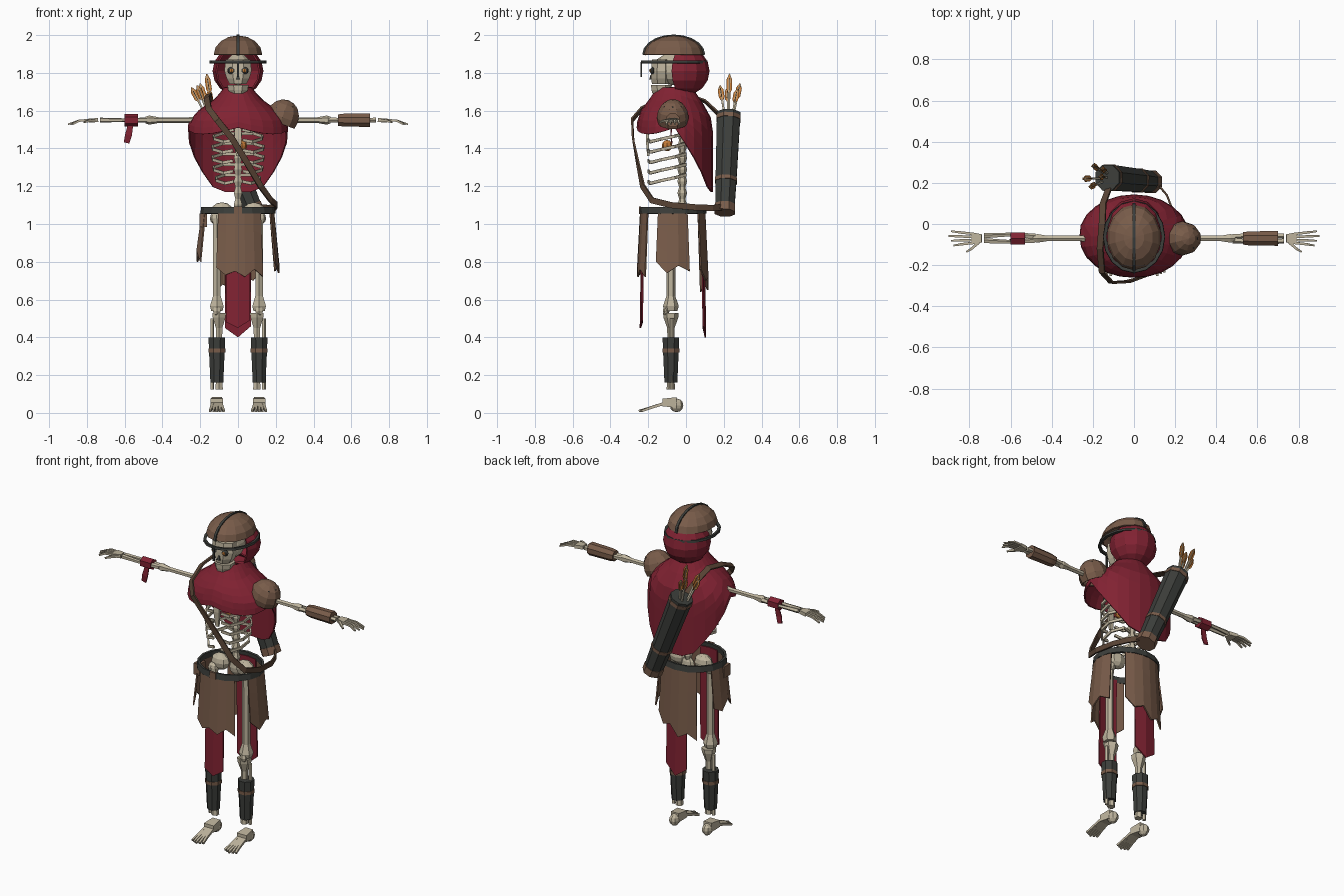
import bpy, bmesh, math
from mathutils import Vector, Matrix

if "Cube" in bpy.data.objects:
    bpy.data.objects.remove(bpy.data.objects["Cube"])

def material(name, rgb):
    m = bpy.data.materials.new(name)
    m.use_nodes = True
    m.diffuse_color = (*rgb, 1)
    m.node_tree.nodes["Principled BSDF"].inputs["Base Color"].default_value = (*rgb, 1)
    return m

RED = material("red cloth", (0.22, 0.016, 0.032))
BROWN = material("brown leather", (0.19, 0.107, 0.068))
STRAP = material("dark brown leather", (0.10, 0.058, 0.036))
DARK = material("dark iron", (0.045, 0.048, 0.043))
BONE = material("bone", (0.52, 0.46, 0.34))
ORANGE = material("orange", (0.55, 0.2, 0.04))

# ---------- helpers ----------
def finish(bm, name, mat, thick=0):
    bmesh.ops.recalc_face_normals(bm, faces=bm.faces)
    me = bpy.data.meshes.new(name)
    bm.to_mesh(me)
    bm.free()
    me.materials.append(mat)
    ob = bpy.data.objects.new(name, me)
    bpy.context.collection.objects.link(ob)
    if thick:
        mod = ob.modifiers.new("thickness", 'SOLIDIFY')
        mod.thickness, mod.offset = thick, 0
    return ob

def loft(name, pts, sizes, mat, n=6, ref=None, closed=False):
    """Sweep an n-sided section along points; sizes are radii or (wide, deep) pairs."""
    pts = [Vector(p) for p in pts]
    k = len(pts)
    if not isinstance(sizes, list):
        sizes = [sizes] * k
    span = (pts[-1] - pts[0]).normalized()
    base = Vector((0, 1, 0)) if abs(span.z) > 0.8 else Vector((0, 0, 1))
    bm, rings = bmesh.new(), []
    for i, p in enumerate(pts):
        a = pts[i - 1] if i or closed else p
        b = pts[(i + 1) % k] if i < k - 1 or closed else p
        t = (b - a).normalized()
        r = ref(p) if ref else base
        u = r.cross(t).normalized()
        v = t.cross(u)
        w, d = sizes[i] if isinstance(sizes[i], tuple) else (sizes[i], sizes[i])
        f = 1 / math.cos(math.pi / n)
        ang = [math.pi * (2 * j + 1) / n for j in range(n)]
        rings.append([bm.verts.new(p + u * w * f * math.cos(q) + v * d * f * math.sin(q)) for q in ang])
    for i in range(k if closed else k - 1):
        A, B = rings[i], rings[(i + 1) % k]
        for j in range(n):
            bm.faces.new((A[j], A[(j + 1) % n], B[(j + 1) % n], B[j]))
    if not closed:
        bm.faces.new(rings[0])
        bm.faces.new(rings[-1])
    return finish(bm, name, mat)

def ball(name, c, r, mat, u=8, v=6, keep=None, thick=0, tilt=0):
    bm = bmesh.new()
    m = Matrix.Translation(c) @ Matrix.Rotation(tilt, 4, 'Y') @ Matrix.Diagonal((*r, 1))
    bmesh.ops.create_uvsphere(bm, u_segments=u, v_segments=v, radius=1)
    if keep:
        bad = [f for f in bm.faces if not keep(f.calc_center_median())]
        bmesh.ops.delete(bm, geom=bad, context='FACES')
    bm.transform(m)
    return finish(bm, name, mat, thick)

def box(name, c, size, mat):
    bm = bmesh.new()
    bmesh.ops.create_cube(bm, size=1, matrix=Matrix.Translation(c) @ Matrix.Diagonal((*size, 1)))
    return finish(bm, name, mat)

def sheet(name, grid, mat, thick=0.008, wrap=False):
    bm = bmesh.new()
    V = [[bm.verts.new(p) for p in col] for col in grid]
    for i in range(len(V) if wrap else len(V) - 1):
        A, B = V[i], V[(i + 1) % len(V)]
        for j in range(len(A) - 1):
            bm.faces.new((A[j], B[j], B[j + 1], A[j + 1]))
    return finish(bm, name, mat, thick)

def oval(rx, ry, cy, z, n=16):
    return [(rx * math.cos(a), cy + ry * math.sin(a), z) for a in (2 * math.pi * i / n for i in range(n))]

def outward(p):
    return Vector((p.x, p.y + 0.07, 0.02)).normalized()

# ---------- skull ----------
ball("cranium", (0, -0.07, 1.82), (0.075, 0.105, 0.085), BONE, 10, 7)
loft("face", [(0, -0.13, z) for z in (1.87, 1.81, 1.77, 1.742)],
     [(0.066, 0.05), (0.072, 0.055), (0.06, 0.055), (0.045, 0.05)], BONE, 8)
loft("jaw", [(0, -0.13, z) for z in (1.736, 1.71, 1.69)], [(0.056, 0.055), (0.052, 0.053), (0.04, 0.048)], BONE, 8)
for s in (1, -1):
    ball("eye_socket", (s * 0.034, -0.176, 1.812), (0.023, 0.014, 0.019), DARK)
    ball("eye", (s * 0.034, -0.187, 1.812), (0.011, 0.008, 0.011), ORANGE, 6, 4)
loft("nose_hole", [(0, -0.184, 1.79), (0, -0.184, 1.765)], [0.004, 0.011], DARK, 4)

# ---------- hood and helmet ----------
ball("hood", (0, -0.01, 1.81), (0.13, 0.13, 0.125), RED, 12, 8,
     lambda c: not (c.y < -0.5 and abs(c.x) < 0.7 and c.z < 0.85), 0.01)
ball("helmet_dome", (0, -0.065, 1.895), (0.127, 0.155, 0.098), BROWN, 14, 8, lambda c: c.z > 0, 0.01)
arc = [math.pi * i / 10 for i in range(11)]
loft("helmet_ridge", [(0, -0.065 - 0.158 * math.cos(a), 1.895 + 0.099 * math.sin(a)) for a in arc],
     (0.007, 0.009), DARK, 4, lambda p: Vector((0, p.y + 0.065, p.z - 1.88)))
loft("helmet_ring", oval(0.143, 0.168, -0.062, 1.857), (0.007, 0.008), DARK, 4, outward, True)
box("nose_guard", (0, -0.237, 1.818), (0.012, 0.008, 0.08), DARK)

# ---------- cape ----------
PROFILE = [(1.72, 0.07, 0.09), (1.66, 0.12, 0.13), (1.6, 0.205, 0.175), (1.54, 0.258, 0.195), (1.47, 0.265, 0.2)]
def cape_radius(z):
    for (z1, a1, b1), (z0, a0, b0) in zip(PROFILE, PROFILE[1:]):
        if z >= z0:
            f = (z1 - z) / (z1 - z0)
            return a1 + (a0 - a1) * f, b1 + (b0 - b1) * f
    return PROFILE[-1][1:]
cape = []
for i in range(24):
    a = 2 * math.pi * i / 24
    sn, cs = math.sin(a), math.cos(a)
    back = math.degrees(math.asin(max(-1, min(1, sn))))
    low = 1.51 - 0.34 * min(1, back / 65) if back > 0 else 1.51 - 0.035 * math.sin(math.radians(-2 * back))
    col = []
    for j in range(8):
        z = 1.72 + (low - 1.72) * j / 7
        rx, ry = cape_radius(z)
        col.append((rx * cs, -0.06 + ry * sn, z))
    cape.append(col)
sheet("cape", cape, RED, 0.008, True)

# ---------- spine, ribs, pelvis ----------
loft("spine", [(0, -0.02, 1.04 + 0.031 * i) for i in range(21)],
     [0.014 if i % 2 else 0.022 for i in range(21)], BONE)
loft("breastbone", [(0, -0.2, 1.53), (0, -0.205, 1.45), (0, -0.2, 1.36)], [(0.016, 0.007), (0.02, 0.008), (0.01, 0.006)], BONE, 4)
for s in (1, -1):
    for i in range(6):
        z, w = 1.535 - 0.055 * i, s * (0.85, 1, 1.05, 1.05, 1, 0.9)[i]
        loft("rib", [(0.01 * s, -0.02, z), (0.08 * w, -0.002, z), (0.13 * w, -0.06, z - 0.015), (0.125 * w, -0.13, z - 0.03),
                     (0.075 * w, -0.19, z - 0.045), (0.025 * w, -0.2, z - 0.035)], (0.005, 0.008), BONE, 4)
    ball("hip_bone", (s * 0.085, -0.05, 1.065), (0.06, 0.04, 0.05), BONE)
    loft("collar_bone", [(0, -0.14, 1.58), (s * 0.19, -0.08, 1.57)], 0.011, BONE)
ball("sacrum", (0, -0.02, 1.04), (0.045, 0.025, 0.05), BONE)
ball("heart", (0.02, -0.1, 1.415), (0.028, 0.028, 0.03), ORANGE)

# ---------- arms and legs, mirrored ----------
for s in (1, -1):
    Y, Z = -0.07, 1.55
    ball("shoulder_joint", (s * 0.2, Y, Z), (0.03, 0.03, 0.03), BONE)
    loft("upper_arm", [(s * x, Y, Z) for x in (0.2, 0.26, 0.42, 0.47, 0.49)], [0.02, 0.013, 0.013, 0.021, 0.015], BONE)
    for d in (1, -1):
        loft("forearm_bone", [(s * 0.48, Y + d * 0.009, Z), (s * 0.6, Y + d * 0.018, Z), (s * 0.73, Y + d * 0.012, Z)],
             [0.012, 0.008, 0.011], BONE, 5)
    loft("palm", [(s * 0.74, Y, Z), (s * 0.79, Y, Z - 0.002)], [(0.02, 0.011), (0.03, 0.01)], BONE, 4)
    for k in range(4):
        f = k - 1.5
        tip = 0.9 - 0.012 * abs(f - 0.5)
        loft("finger", [(s * 0.785, Y + 0.015 * f, Z), (s * 0.84, Y + 0.019 * f, Z - 0.003), (s * tip, Y + 0.023 * f, Z - 0.022)],
             [0.006, 0.006, 0.004], BONE, 4)
    loft("thumb", [(s * 0.755, Y - 0.02, Z), (s * 0.79, Y - 0.05, Z - 0.004), (s * 0.815, Y - 0.066, Z - 0.012)], [0.007, 0.006, 0.004], BONE, 4)

    X, L = s * 0.112, -0.08
    ball("thigh_joint", (s * 0.115, L + 0.01, 1.03), (0.034, 0.034, 0.034), BONE)
    loft("thigh_bone", [(X, L, z) for z in (1.03, 0.95, 0.62, 0.565, 0.54)], [0.022, 0.02, 0.02, 0.036, 0.03], BONE)
    ball("kneecap", (X, L - 0.025, 0.54), (0.024, 0.018, 0.026), BONE, 6, 4)
    loft("shin_bone", [(X - s * 0.012, L, z) for z in (0.53, 0.505, 0.45, 0.2, 0.125)], [0.036, 0.034, 0.017, 0.014, 0.02], BONE)
    loft("calf_bone", [(X + s * 0.025, L + 0.005, z) for z in (0.5, 0.125)], 0.009, BONE, 5)
    loft("greave", [(X, L, z) for z in (0.4, 0.34, 0.16)], [0.044, 0.042, 0.034], DARK, 8)
    loft("greave_band", [(X, L, z) for z in (0.34, 0.32)], 0.045, BROWN, 8)
    ball("heel", (X, -0.05, 0.04), (0.03, 0.036, 0.036), BONE)
    loft("foot", [(X, -0.05, 0.055), (X, -0.125, 0.055)], [(0.026, 0.028), (0.033, 0.02)], BONE, 4)
    for k in range(5):
        f = k - 2
        loft("toe", [(X + 0.011 * f, -0.115, 0.05), (X + 0.014 * f, -0.18, 0.03), (X + 0.018 * f, -0.25 + 0.008 * abs(f), 0.01)],
             [0.008, 0.007, 0.006], BONE, 4)

# ---------- arm gear ----------
loft("bracer", [(0.53, -0.07, 1.55), (0.56, -0.07, 1.55), (0.7, -0.07, 1.55)], [0.03, 0.034, 0.036], BROWN, 8)
loft("wrist_cloth", [(-0.53, -0.07, 1.55), (-0.6, -0.07, 1.55)], 0.029, RED, 6)
loft("cloth_tail", [(-0.568, -0.075, 1.53), (-0.58, -0.08, 1.47), (-0.59, -0.075, 1.43)], [(0.014, 0.003), (0.018, 0.003), (0.015, 0.003)], RED, 4)
ball("shoulder_pad", (0.235, -0.07, 1.565), (0.085, 0.078, 0.09), BROWN, 10, 8, lambda c: c.z > -0.2, 0.012, 0.35)
for a in (-0.8, 0, 0.8):
    ball("pad_stud", (0.25 + 0.055 * math.cos(a), -0.07 + 0.06 * math.sin(a), 1.615), (0.008, 0.008, 0.008), DARK, 6, 4)

# ---------- belt and skirts ----------
loft("belt", oval(0.19, 0.17, -0.07, 1.072), (0.018, 0.007), DARK, 4, outward, True)
box("buckle", (0, -0.243, 1.072), (0.04, 0.012, 0.04), BROWN)
box("pouch", (-0.185, -0.11, 1.02), (0.04, 0.06, 0.07), BROWN)

def skirt(name, mid, half, lows, mat, size=1.0, flare=1.1, top=1.065):
    cols = []
    for i, low in enumerate(lows):
        a = math.radians(mid + half * (2 * i / (len(lows) - 1) - 1))
        col = []
        for j in range(4):
            r = size * (1 + (flare - 1) * j / 3)
            col.append((0.19 * r * math.cos(a), -0.07 + 0.17 * r * math.sin(a), top + (low - top) * j / 3))
        cols.append(col)
    sheet(name, cols, mat)

skirt("front_skirt", -87, 36, (0.77, 0.73, 0.75, 0.72, 0.76, 0.72), BROWN)
skirt("back_skirt", 90, 38, (0.76, 0.7, 0.72, 0.65, 0.68, 0.64), BROWN)
skirt("left_skirt", 0, 27, (0.8, 0.74, 0.78, 0.75), BROWN, 1, 1.15)
skirt("right_skirt", 180, 25, (0.83, 0.8, 0.86, 0.8), BROWN, 1, 1.15)
skirt("front_cloth", -90, 19, (0.48, 0.45, 0.49), RED, 0.95, 1.06)
skirt("back_cloth", 90, 21, (0.46, 0.4, 0.45), RED, 0.96, 1.06)

# ---------- quiver, arrows, strap ----------
low, top = Vector((0.085, 0.205, 1.065)), Vector((-0.13, 0.226, 1.585))
at = lambda f: low.lerp(top, f)
loft("quiver", [at(0), at(0.3), at(1)], [0.05, 0.055, 0.062], DARK, 8)
for name, a, b, r in (("quiver_base", -0.01, 0.07, 0.054), ("quiver_band", 0.3, 0.335, 0.058), ("quiver_rim", 0.93, 0.97, 0.064)):
    loft(name, [at(a), at(b)], r, BROWN, 8)
for tip in ((-0.245, 0.22, 1.72), (-0.215, 0.18, 1.73), (-0.165, 0.23, 1.79), (-0.2, 0.285, 1.74), (-0.155, 0.27, 1.71)):
    tip = Vector(tip)
    foot = at(0.9).lerp(Vector((tip.x, tip.y, at(0.9).z)), 0.3)
    loft("arrow_shaft", [foot, tip], 0.005, BONE, 4)
    for wide in ((0.015, 0.002), (0.002, 0.015)):
        loft("arrow_feather", [tip.lerp(foot, f) for f in (-0.02, 0.1, 0.3, 0.4)], [(0.002, 0.002), wide, wide, (0.002, 0.002)], ORANGE, 4)

path = [(-0.12, 0.18, 1.575), (-0.15, 0.1, 1.65), (-0.155, 0.0, 1.685), (-0.165, -0.12, 1.665), (-0.155, -0.235, 1.61),
        (-0.11, -0.285, 1.55), (-0.03, -0.28, 1.45), (0.05, -0.255, 1.32), (0.12, -0.23, 1.2), (0.175, -0.18, 1.125),
        (0.205, -0.08, 1.1), (0.195, 0.05, 1.088), (0.16, 0.14, 1.085), (0.11, 0.2, 1.09)]
loft("quiver_strap", path, (0.016, 0.005), STRAP, 4, lambda p: Vector((p.x, p.y + 0.07, max(0, p.z - 1.5) * 2)).normalized())
